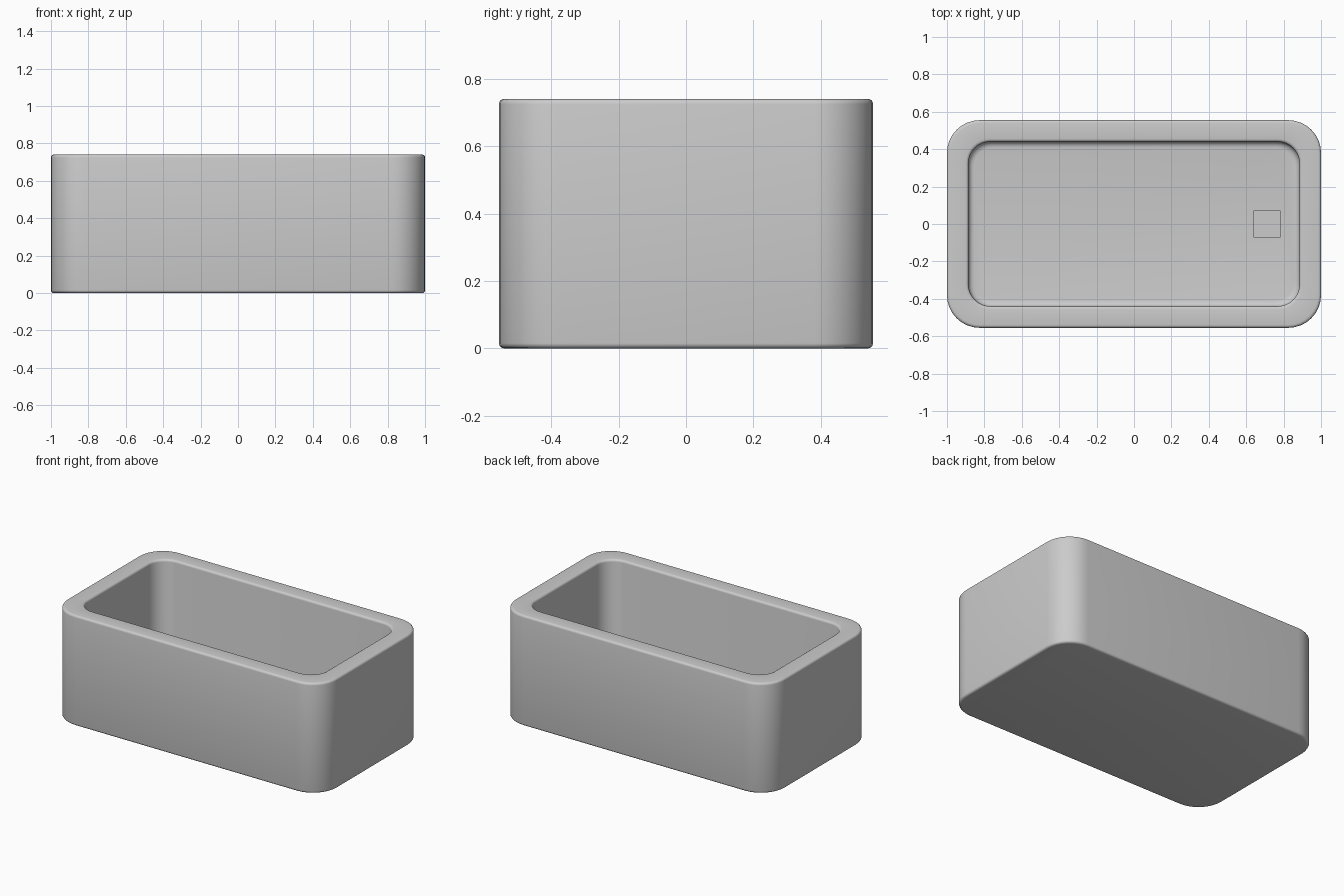
import bpy, bmesh
from math import sin, cos, pi, radians

if "Cube" in bpy.data.objects:
    bpy.data.objects.remove(bpy.data.objects["Cube"])

SEG = 8      # segments per rounded corner
BEV = 4      # segments per rounded edge


def ring(bm, hx, hy, r, z):
    """One rounded-rectangle loop of vertices."""
    verts = []
    for i, (sx, sy) in enumerate(((1, 1), (-1, 1), (-1, -1), (1, -1))):
        for k in range(SEG + 1):
            a = (i + k / SEG) * pi / 2
            verts.append(bm.verts.new((sx * (hx - r) + r * cos(a),
                                       sy * (hy - r) + r * sin(a), z)))
    return verts


def arc(cx, cz, r, start):
    """Quarter arc in (inset, height), turning clockwise from start degrees."""
    return [(cx + r * cos(radians(start - 90 * k / BEV)),
             cz + r * sin(radians(start - 90 * k / BEV))) for k in range(BEV + 1)]


def finish(name, bm):
    bmesh.ops.recalc_face_normals(bm, faces=bm.faces)
    me = bpy.data.meshes.new(name)
    bm.to_mesh(me)
    bm.free()
    ob = bpy.data.objects.new(name, me)
    bpy.context.collection.objects.link(ob)
    bpy.context.view_layer.objects.active = ob
    ob.select_set(True)
    bpy.ops.object.shade_smooth_by_angle(angle=radians(35))
    ob.select_set(False)
    return ob


# Basin: wall section swept around the rounded rectangle
H, WALL, FLOOR, B, F = 0.74, 0.115, 0.12, 0.015, 0.03
section = arc(B, B, B, 270) + arc(B, H - B, B, 180) + arc(WALL - B, H - B, B, 90)
fillet = arc(WALL + F, FLOOR + F, F, 270)
section += fillet[::-1]

bm = bmesh.new()
rings = [ring(bm, 1 - d, 0.555 - d, max(0.175 - d * 0.5, 0.04), z)
         for d, z in section]
for a, b in zip(rings, rings[1:]):
    n = len(a)
    for i in range(n):
        bm.faces.new((a[i], a[(i + 1) % n], b[(i + 1) % n], b[i]))
bm.faces.new(rings[0])
bm.faces.new(rings[-1])
finish("basin", bm)

# Square drain plate on the basin floor
bm = bmesh.new()
bmesh.ops.create_cube(bm, size=1)
bmesh.ops.scale(bm, vec=(0.145, 0.145, 0.02), verts=bm.verts)
bmesh.ops.translate(bm, vec=(0.712, 0, FLOOR + 0.005), verts=bm.verts)
finish("drain_plate", bm)
